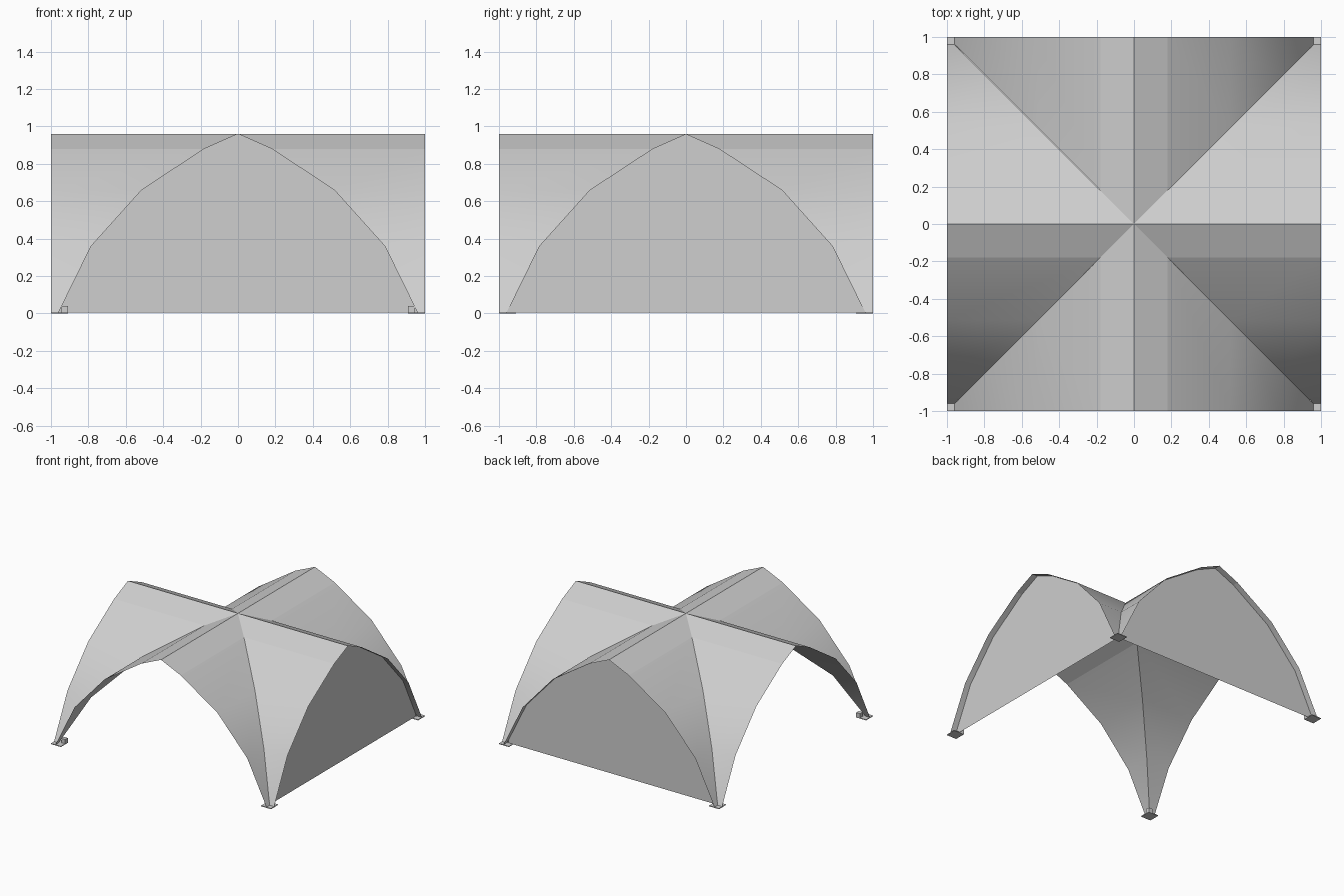
import bpy, bmesh, math
from mathutils import Matrix

if "Cube" in bpy.data.objects:
    bpy.data.objects.remove(bpy.data.objects["Cube"], do_unlink=True)

# Half of the arch: distance from the ridge, height
ARCH = [(0, 0.96), (0.18, 0.88), (0.515, 0.66), (0.785, 0.36), (0.96, 0.004)]
WALL_INSET = 0.95

fabric = bpy.data.materials.new("light grey fabric")
fabric.use_nodes = True
GREY = (0.62, 0.62, 0.62, 1)
fabric.diffuse_color = GREY
fabric.node_tree.nodes["Principled BSDF"].inputs["Base Color"].default_value = GREY


def finish(name, bm):
    mesh = bpy.data.meshes.new(name)
    bm.to_mesh(mesh)
    bm.free()
    mesh.materials.append(fabric)
    obj = bpy.data.objects.new(name, mesh)
    bpy.context.collection.objects.link(obj)
    return obj


def turn(obj, quarter):
    obj.data.transform(Matrix.Rotation(quarter * math.pi / 2, 4, "Z"))


# Four vaulted canopy panels, meeting in creases along the diagonals
for quarter, side in enumerate(("front", "left", "back", "right")):
    bm = bmesh.new()
    for sign in (1, -1):
        rows = [(bm.verts.new((sign * d, -d, z)), bm.verts.new((sign * d, -1, z)))
                for d, z in ARCH]
        for i, (a, b) in enumerate(zip(rows, rows[1:])):
            if i == 0:
                corners = [a[0], a[1], b[1], b[0]]
            else:
                corners = [a[0], a[1], b[1], b[0]]
            face = bm.faces.new(corners if sign > 0 else corners[::-1])
            face.smooth = i > 0   # the strip along the ridge stays crisp
    turn(finish(f"{side}_canopy", bm), quarter)

# Arched walls closing two neighbouring sides
outline = [(-d, z) for d, z in reversed(ARCH)] + ARCH[1:]
for quarter, side in ((1, "left"), (2, "back")):
    bm = bmesh.new()
    bm.faces.new([bm.verts.new((x, -WALL_INSET, z)) for x, z in reversed(outline)])
    bmesh.ops.recalc_face_normals(bm, faces=bm.faces)
    turn(finish(f"{side}_wall", bm), quarter)


def add_box(bm, low, high, height):
    size, mid = high - low, (low + high) / 2
    matrix = (Matrix.Translation((mid, -mid, height / 2))
              @ Matrix.Diagonal((size, size, height, 1)))
    bmesh.ops.create_cube(bm, size=1, matrix=matrix)


# Feet: a block under each leg on a thin square plate
for quarter, corner in enumerate(("front_left", "back_left", "back_right", "front_right")):
    bm = bmesh.new()
    add_box(bm, 0.91, 0.945, 0.04)
    add_box(bm, 0.91, 1.0, 0.006)
    turn(finish(f"{corner}_foot", bm), quarter)
